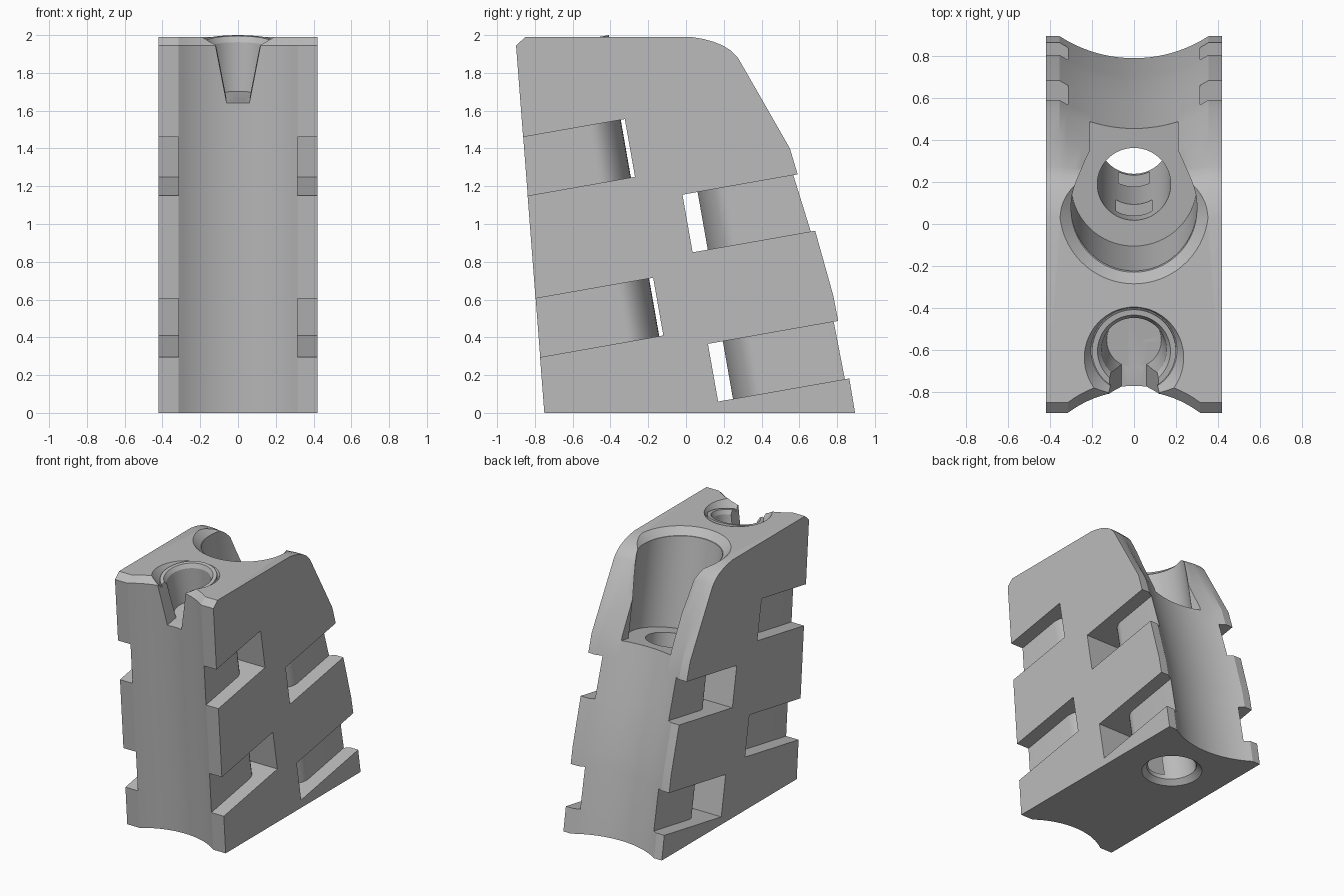
import bpy, bmesh, math
from mathutils import Matrix, Vector

if "Cube" in bpy.data.objects:
    bpy.data.objects.remove(bpy.data.objects["Cube"], do_unlink=True)

TILT = math.radians(10)
HALF = 0.42          # half width of the block
TOP = 1.99

grey = bpy.data.materials.new("plain grey")
grey.use_nodes = True
grey.diffuse_color = (0.5, 0.5, 0.5, 1)
grey.node_tree.nodes["Principled BSDF"].inputs["Base Color"].default_value = (0.5, 0.5, 0.5, 1)


def tilted(y, z, angle=TILT):
    return Matrix.Translation((0, y, z)) @ Matrix.Rotation(angle, 4, "X")


def loft(name, rings, matrix=Matrix()):
    """Closed solid through rings of equal length."""
    bm = bmesh.new()
    rows = [[bm.verts.new(matrix @ Vector(p)) for p in ring] for ring in rings]
    for a, b in zip(rows, rows[1:]):
        for i in range(len(a)):
            j = (i + 1) % len(a)
            bm.faces.new((a[i], a[j], b[j], b[i]))
    bm.faces.new(rows[0][::-1])
    bm.faces.new(rows[-1])
    bmesh.ops.recalc_face_normals(bm, faces=bm.faces)
    mesh = bpy.data.meshes.new(name)
    bm.to_mesh(mesh)
    bm.free()
    mesh.materials.append(grey)
    obj = bpy.data.objects.new(name, mesh)
    bpy.context.collection.objects.link(obj)
    return obj


def lathe(name, profile, matrix, n=64):
    """Solid of revolution from (radius, height) pairs."""
    return loft(name, [[(r * math.cos(2 * math.pi * i / n),
                         r * math.sin(2 * math.pi * i / n), h) for i in range(n)]
                       for r, h in profile], matrix)


def combine(tool, operation="DIFFERENCE"):
    mod = body.modifiers.new(tool.name, "BOOLEAN")
    mod.operation = operation
    mod.solver = "EXACT"
    mod.object = tool
    bpy.context.view_layer.objects.active = body
    bpy.ops.object.modifier_apply(modifier=mod.name)
    bpy.data.objects.remove(tool, do_unlink=True)


# Block: horizontal sections with a concave channel in front and back
BACK = [(0, .895), (.18, .865), (.48, .807), (.62, .78), (.96, .685), (1.25, .595),
        (1.4, .55), (1.64, .413), (1.88, .275), (1.92, .235), (1.945, .195),
        (1.965, .145), (1.98, .09), (TOP, .03)]


def channel(width, depth, steps=20):
    """Points (x, inset) of a circular groove running from -x to +x."""
    radius = (width ** 2 + depth ** 2) / (2 * depth)
    points = [(-HALF, 0)]
    for i in range(steps + 1):
        x = width * (2 * i / steps - 1)
        points.append((x, math.sqrt(radius ** 2 - x ** 2) - radius + depth))
    return points + [(HALF, 0)]


sections = []
for z, back in BACK:
    front = -0.75 - 0.077 * min(z, 1.945) + max(0, z - 1.945) * 1.1
    fade = min(1, max(0.3, (TOP - z) / 0.4))
    ring = [(x, front + d, z) for x, d in channel(0.315, 0.105)]
    ring += [(x, back - d, z) for x, d in reversed(channel(0.355, 0.105 * fade))]
    sections.append(ring)
body = loft("mounting_block", sections)

# Strap slots: open at the sides, joined round a curved core
CORE, CURVE, HEIGHT = 0.314, 0.17, 0.31
for i, (y, z, way, gap) in enumerate([(-.27, 1.25, -1, .022), (-.12, .41, -1, .022),
                                      (.035, .85, 1, .075), (.17, .06, 1, .075)]):
    outline = [(-0.6, 0), (0.6, 0), (0.6, 1.1), (CORE, 1.1)]
    for k in range(25):
        a = math.pi * k / 24
        outline.append((CORE * math.cos(a), gap + CURVE * (1 - math.sin(a))))
    outline += [(-CORE, 1.1), (-0.6, 1.1)]
    combine(loft("strap_slot_%d" % (i + 1),
                 [[(x, way * s, h) for x, s in outline] for h in (0, HEIGHT)],
                 tilted(y, z)))

# Large stepped bore with its rear opening and edge chamfers
axis = tilted(0.19, 1.32)
combine(lathe("through_hole", [(.175, -1.7), (.175, .1)], axis))
combine(lathe("large_bore", [(.3, 0), (.3, 1.2)], axis))
combine(loft("bore_opening", [[(-.21, 0, h), (.21, 0, h), (.21, 1, h), (-.21, 1, h)]
                              for h in (0, 1.1)], axis))
combine(lathe("bore_chamfer", [(.3, -.05), (.41, .05)], Matrix.Translation((0, .07, TOP))))
combine(lathe("bottom_chamfer", [(.255, -.04), (.175, .04)], Matrix.Translation((0, .42, 0))))

# Small tapered socket with a raised rim and a front notch
axis = tilted(-0.605, 1.965)
combine(lathe("socket_recess", [(.205, -.02), (.235, .025), (.27, .08)], axis))
combine(lathe("socket_rim", [(.2, -.06), (.2, 0)], axis), "UNION")
combine(lathe("socket_bore", [(.13, -.29), (.155, -.03), (.175, .002), (.175, .1)], axis))
combine(loft("socket_notch", [[(-w, 0, h), (w, 0, h), (w, -.5, h), (-w, -.5, h)]
                              for w, h in ((.06, -.29), (.12, .02), (.12, .1))], axis))

# Smooth curved faces, keep edges crisp
bpy.ops.object.select_all(action="DESELECT")
body.select_set(True)
bpy.context.view_layer.objects.active = body
bpy.ops.object.shade_smooth_by_angle(angle=math.radians(25))
